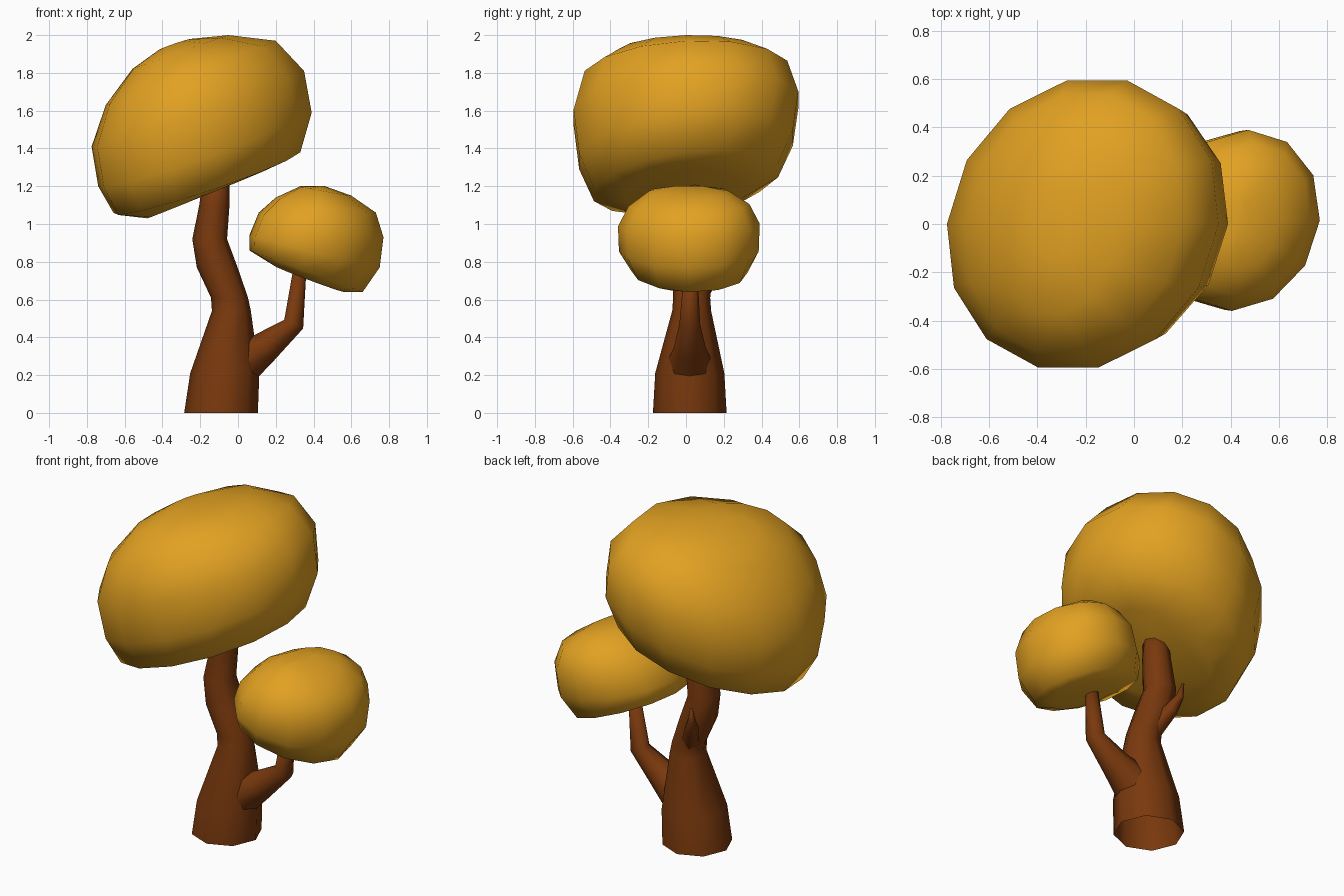
import bpy, bmesh, math
from mathutils import Vector

if "Cube" in bpy.data.objects:
    bpy.data.objects.remove(bpy.data.objects["Cube"])


def material(name, colour):
    m = bpy.data.materials.new(name)
    m.diffuse_color = (*colour, 1)
    m.use_nodes = True
    m.node_tree.nodes["Principled BSDF"].inputs["Base Color"].default_value = m.diffuse_color
    return m


BARK = material("brown_bark", (0.19, 0.040, 0.004))
LEAF = material("golden_leaves", (0.76, 0.358, 0.016))


def loft(name, rings, mat, cap_start=True):
    """Skin a list of rings with equal point counts and shade it smooth."""
    bm = bmesh.new()
    loops = [[bm.verts.new(p) for p in ring] for ring in rings]
    n = len(loops[0])
    for a, b in zip(loops, loops[1:]):
        for i in range(n):
            j = (i + 1) % n
            bm.faces.new((a[i], a[j], b[j], b[i]))
    if cap_start:
        bm.faces.new(loops[0][::-1])
    bm.faces.new(loops[-1])
    bmesh.ops.recalc_face_normals(bm, faces=bm.faces)
    for f in bm.faces:
        f.smooth = True
    me = bpy.data.meshes.new(name)
    bm.to_mesh(me)
    bm.free()
    me.materials.append(mat)
    ob = bpy.data.objects.new(name, me)
    bpy.context.collection.objects.link(ob)
    return ob


def crown(name, levels, y0, lean_x, sides=14):
    """Crown of tilted oval rings: (left x, left z, right x, right z, half depth, z lean)."""
    rings = []
    for xl, zl, xr, zr, depth, lean_z in levels:
        ring = []
        for k in range(sides):
            a = 2 * math.pi * k / sides
            c, y = math.cos(a), math.sin(a) * depth
            ring.append(((xl + xr) / 2 + c * (xr - xl) / 2 + lean_x * y, y0 + y,
                         (zl + zr) / 2 + c * (zr - zl) / 2 + lean_z * y))
        rings.append(ring)
    return loft(name, rings, LEAF)


def limb(name, path, sides, level=False):
    """Tapered limb through (x, y, z, radius) points."""
    pts = [Vector(p[:3]) for p in path]
    rings = []
    for i, p in enumerate(pts):
        d = (pts[min(i + 1, len(pts) - 1)] - pts[max(i - 1, 0)]).normalized()
        if level:
            d = Vector((0, 0, 1))
        u = Vector((0, 1, 0)).cross(d).normalized()
        v = d.cross(u)
        r = path[i][3]
        rings.append([p + r * (math.cos(a) * u + math.sin(a) * v)
                      for a in (2 * math.pi * k / sides for k in range(sides))])
    return loft(name, rings, BARK, cap_start=False)


# Crowns
crown("large_crown",
      [(-0.48, 1.03, 0.16, 1.29, 0.32, 0.05), (-0.66, 1.06, 0.33, 1.38, 0.50, 0.13),
       (-0.74, 1.20, 0.39, 1.59, 0.58, 0.11), (-0.775, 1.41, 0.35, 1.81, 0.61, 0.08),
       (-0.70, 1.63, 0.20, 1.97, 0.55, 0.05), (-0.56, 1.82, -0.05, 2.00, 0.38, 0.03),
       (-0.42, 1.92, -0.25, 1.98, 0.15, 0)],
      0, 0.10)
crown("small_crown",
      [(0.19, 0.78, 0.56, 0.64, 0.20, 0), (0.06, 0.86, 0.66, 0.64, 0.31, -0.03),
       (0.06, 0.94, 0.75, 0.77, 0.37, 0), (0.11, 1.06, 0.77, 0.93, 0.375, 0.02),
       (0.20, 1.14, 0.73, 1.06, 0.32, 0.02), (0.33, 1.20, 0.60, 1.15, 0.21, 0),
       (0.41, 1.20, 0.46, 1.20, 0.08, 0)],
      0.015, 0.09, 12)

# Trunk and its branches
limb("trunk",
     [(-0.09, 0.02, 0, 0.195), (-0.07, 0.02, 0.21, 0.183), (-0.035, 0.03, 0.54, 0.103),
      (-0.045, 0.03, 0.61, 0.098), (-0.11, 0.035, 0.77, 0.108),
      (-0.15, 0.04, 0.92, 0.092), (-0.125, 0.045, 1.10, 0.08),
      (-0.115, 0.045, 1.26, 0.068)], 8, level=True)
limb("side_branch",
     [(-0.01, 0.02, 0.25, 0.13), (0.14, 0.02, 0.345, 0.085),
      (0.295, 0.02, 0.47, 0.055), (0.325, 0.025, 0.74, 0.036)], 8)
limb("back_twig",
     [(-0.07, 0.05, 0.61, 0.06), (-0.14, 0.15, 0.745, 0.042),
      (-0.17, 0.19, 0.82, 0.024), (-0.18, 0.205, 0.90, 0.008)], 6)
